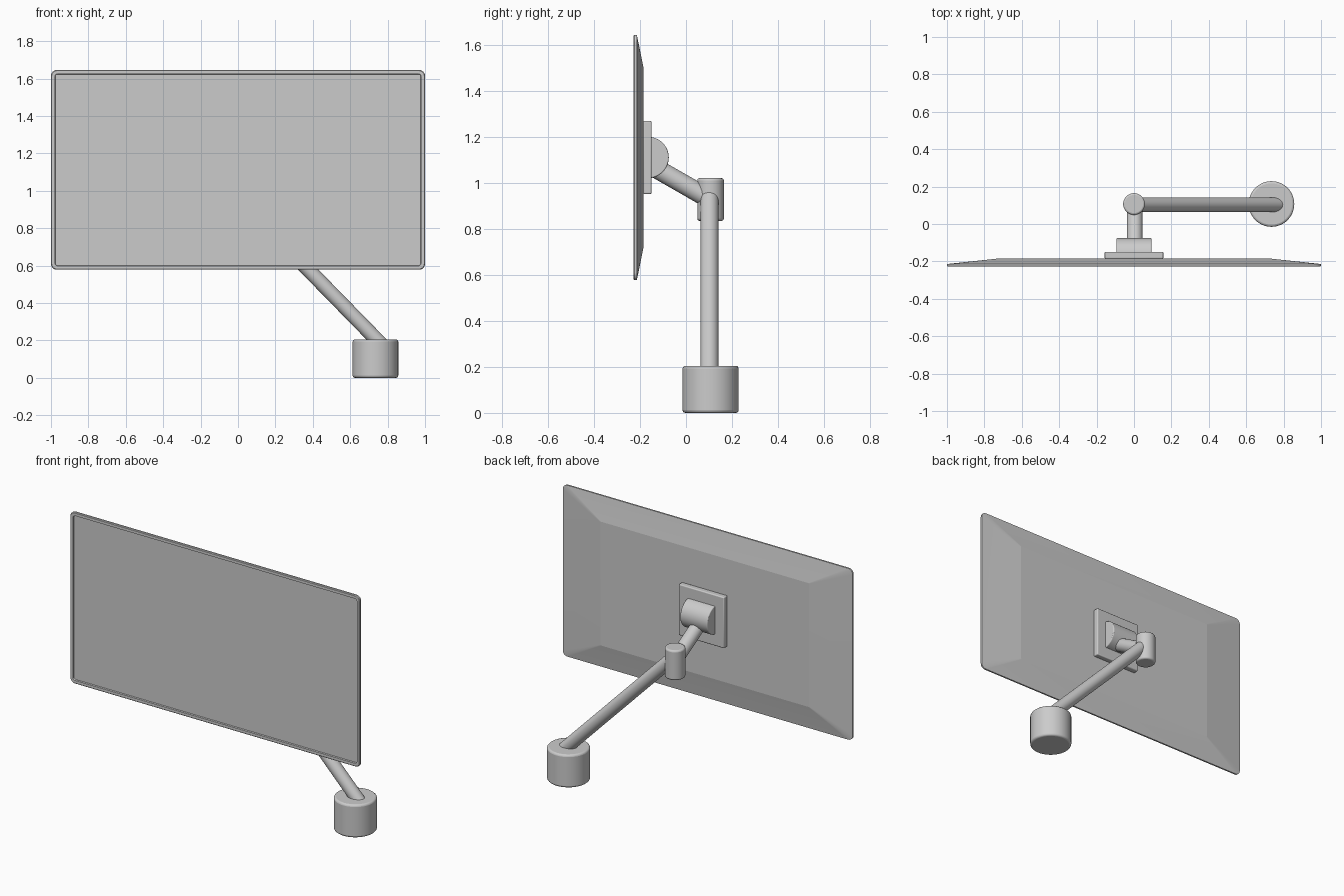
import bpy, bmesh, math
from mathutils import Vector

if "Cube" in bpy.data.objects:
    bpy.data.objects.remove(bpy.data.objects["Cube"])

Y0 = 0.107   # depth of the stand axis
ZC = 1.112   # height of the screen centre


def finish(ob, bevel=0.0):
    bpy.context.view_layer.objects.active = ob
    bpy.ops.object.select_all(action='DESELECT')
    ob.select_set(True)
    if bevel:
        m = ob.modifiers.new("bevel", 'BEVEL')
        m.width, m.segments, m.limit_method = bevel, 3, 'ANGLE'
        m.angle_limit = math.radians(40)
    bpy.ops.object.shade_smooth_by_angle(angle=math.radians(35))
    return ob


def rod(name, a, b, r, bevel=0.0):
    a, b = Vector(a), Vector(b)
    bpy.ops.mesh.primitive_cylinder_add(vertices=48, radius=r, depth=(b - a).length,
                                        location=(a + b) / 2)
    ob = bpy.context.object
    ob.name = name
    ob.rotation_euler = (b - a).to_track_quat('Z', 'Y').to_euler()
    return finish(ob, bevel)


def ring(bm, hx, hz, r, y, n=6):
    """Rounded rectangle of vertices in the xz plane."""
    verts = []
    for q, (sx, sz) in enumerate([(1, 1), (-1, 1), (-1, -1), (1, -1)]):
        for i in range(n + 1):
            t = math.radians(90 * (q + i / n))
            verts.append(bm.verts.new((sx * (hx - r) + r * math.cos(t), y,
                                       ZC + sz * (hz - r) + r * math.sin(t))))
    return verts


# Monitor: recessed display, rim, thin edge, sloped back
bm = bmesh.new()
rings = [ring(bm, *p) for p in [
    (0.977, 0.511, 0.012, -0.219),
    (0.979, 0.513, 0.014, -0.228),
    (0.996, 0.530, 0.028, -0.228),
    (1.000, 0.534, 0.032, -0.224),
    (1.000, 0.534, 0.032, -0.214),
    (0.720, 0.386, 0.004, -0.184)]]
for a, b in zip(rings, rings[1:]):
    for i in range(len(a)):
        j = (i + 1) % len(a)
        bm.faces.new((a[i], a[j], b[j], b[i]))
bm.faces.new(rings[0])
bm.faces.new(rings[-1])
bmesh.ops.recalc_face_normals(bm, faces=bm.faces)
me = bpy.data.meshes.new("monitor")
bm.to_mesh(me)
bm.free()
monitor = bpy.data.objects.new("monitor", me)
bpy.context.collection.objects.link(monitor)
bpy.context.view_layer.objects.active = monitor
bpy.ops.object.select_all(action='DESELECT')
monitor.select_set(True)
bpy.ops.object.shade_smooth_by_angle(angle=math.radians(5))

# Mounting plate
bpy.ops.mesh.primitive_cube_add(size=1, location=(0, -0.168, ZC))
plate = bpy.context.object
plate.name = "mount_plate"
plate.scale = (0.314, 0.036, 0.318)
bpy.ops.object.transform_apply(location=False, rotation=False, scale=True)
finish(plate, 0.006)

# Tilt hinge: half-round block lying across the plate
bm = bmesh.new()
profile = [(-0.165 + 0.09 * math.cos(t), ZC + 0.09 * math.sin(t))
           for t in (math.radians(-90 + 180 * i / 32) for i in range(33))]
face = bm.faces.new([bm.verts.new((-0.094, y, z)) for y, z in profile])
ext = bmesh.ops.extrude_face_region(bm, geom=[face])["geom"]
bmesh.ops.translate(bm, vec=(0.188, 0, 0),
                    verts=[g for g in ext if isinstance(g, bmesh.types.BMVert)])
bmesh.ops.recalc_face_normals(bm, faces=bm.faces)
me = bpy.data.meshes.new("tilt_hinge")
bm.to_mesh(me)
bm.free()
hinge = bpy.data.objects.new("tilt_hinge", me)
bpy.context.collection.objects.link(hinge)
finish(hinge, 0.005)

# Arms, swivel and base
rod("upper_arm", (0.004, -0.145, 1.073), (0.004, Y0 - 0.02, 0.94), 0.042)
rod("swivel", (0, Y0, 0.836), (0, Y0, 1.022), 0.058, 0.01)
rod("lower_arm", (0.025, Y0 - 0.004, 0.937), (0.775, Y0 - 0.004, 0.17), 0.039)
rod("base", (0.735, Y0, 0), (0.735, Y0, 0.205), 0.122, 0.012)
